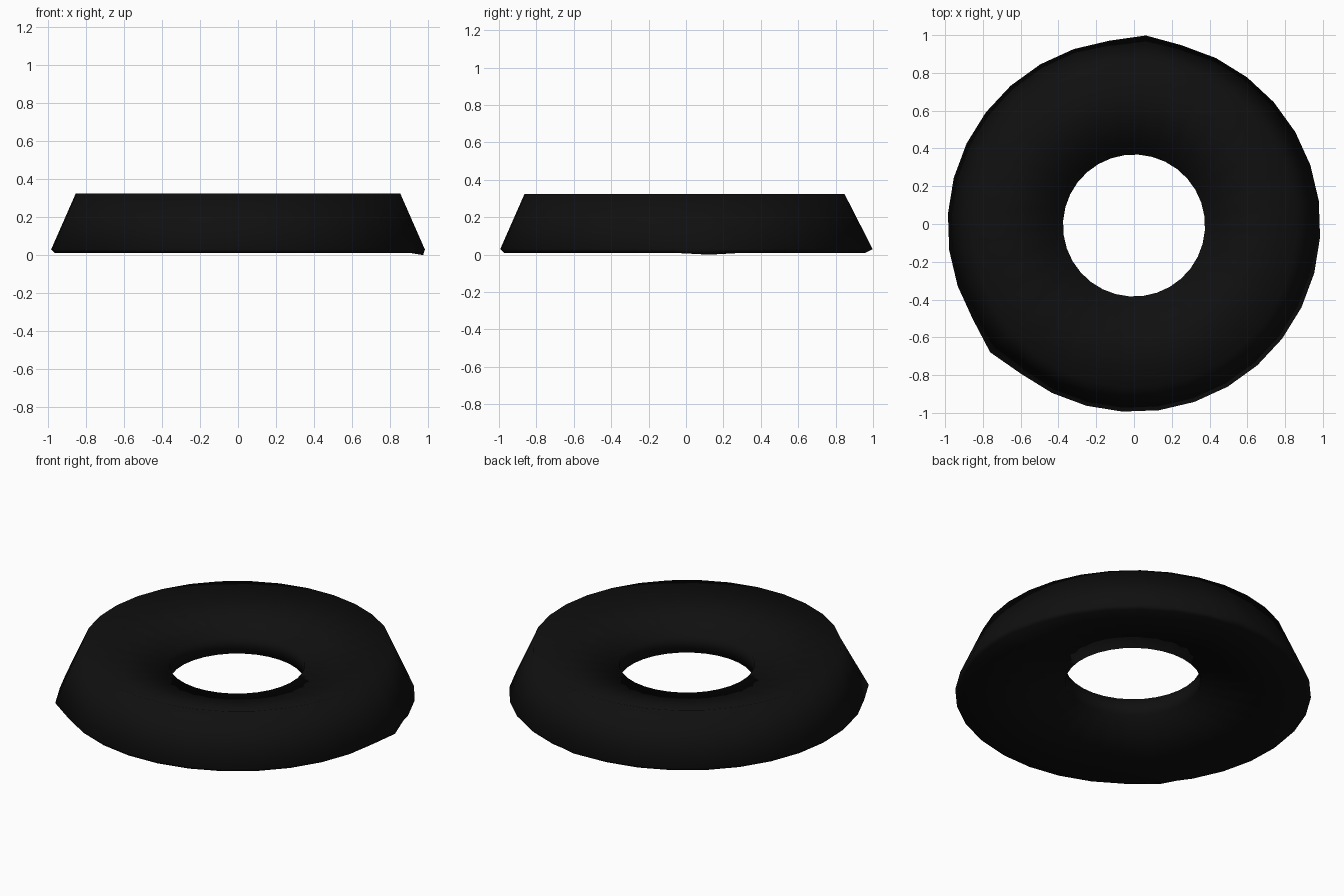
import bpy, bmesh, math

if "Cube" in bpy.data.objects:
    bpy.data.objects.remove(bpy.data.objects["Cube"])

SIDES = 32
CENTRE_Y = -0.008
# Closed cross-section (radius, height): hole wall, dished top, sloped flank, arched underside
PROFILE = [(0.376, 0.105), (0.376, 0.21), (0.857, 0.325),
           (0.987, 0.03), (0.968, 0.01)]

bm = bmesh.new()
rings = []
for i in range(SIDES):
    a = math.radians(-3.6 + 360 / SIDES * i)
    ring = []
    for k, (r, z) in enumerate(PROFILE):
        # worn nicks on the lower rim
        if k == 3 and i == 8:
            r = 1.008
        if k == 3 and i == 20:
            r = 1.015
        if k == 4 and i == 1:
            r, z = 0.985, 0.0
        ring.append(bm.verts.new((r * math.cos(a), r * math.sin(a) + CENTRE_Y, z)))
    rings.append(ring)

n = len(PROFILE)
for i in range(SIDES):
    p, q = rings[i], rings[(i + 1) % SIDES]
    for k in range(n):
        m = (k + 1) % n
        bm.faces.new((p[k], p[m], q[m], q[k]))
bmesh.ops.recalc_face_normals(bm, faces=bm.faces[:])
for f in bm.faces:
    f.smooth = True

mesh = bpy.data.meshes.new("dished_ring")
bm.to_mesh(mesh)
bm.free()
ring_obj = bpy.data.objects.new("dished_ring", mesh)
bpy.context.collection.objects.link(ring_obj)

# Black rubber
mat = bpy.data.materials.new("black_rubber")
mat.diffuse_color = (0.005, 0.005, 0.005, 1)
mat.use_nodes = True
mat.node_tree.nodes["Principled BSDF"].inputs["Base Color"].default_value = mat.diffuse_color
mesh.materials.append(mat)
